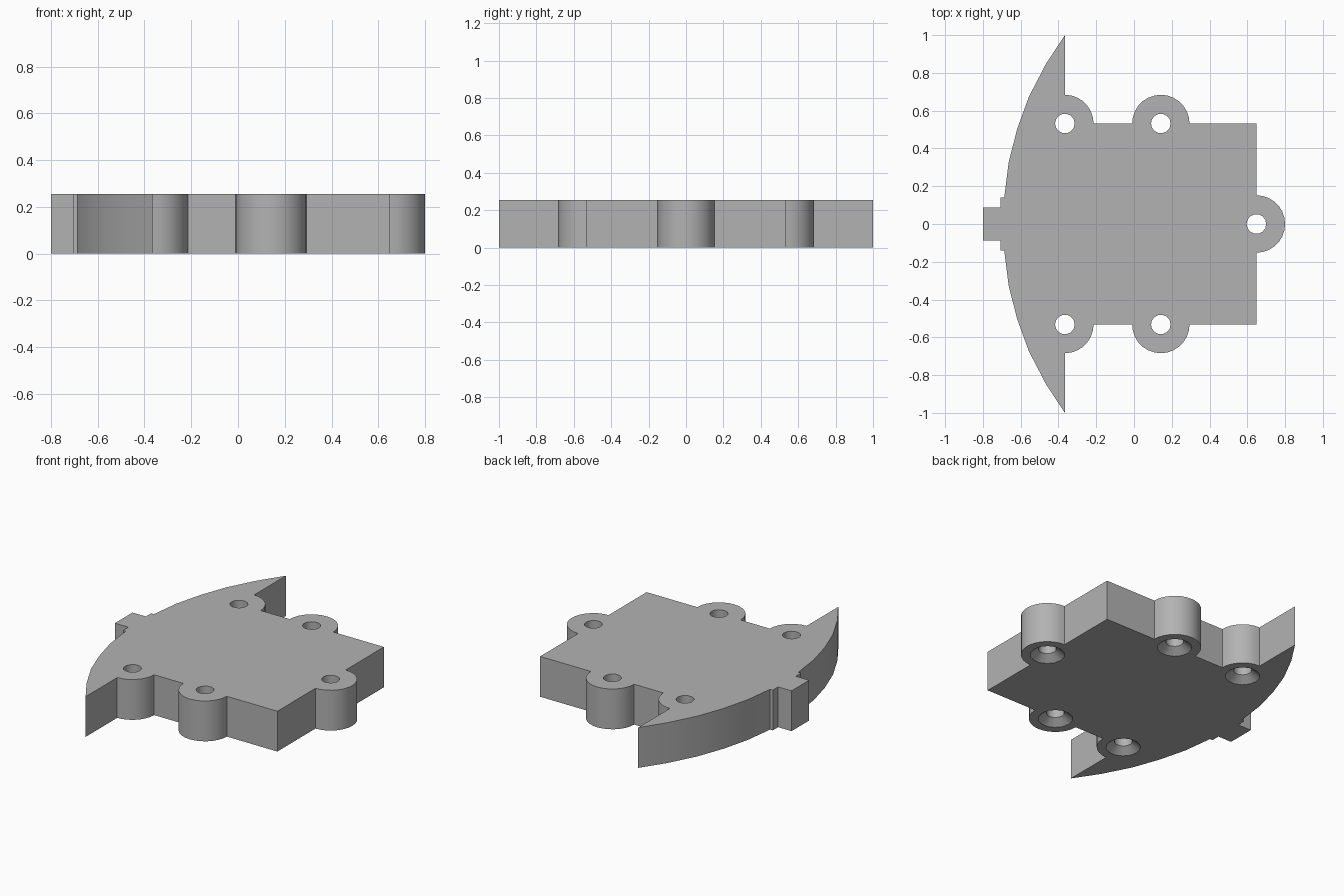
import bpy, bmesh, math

if "Cube" in bpy.data.objects:
    bpy.data.objects.remove(bpy.data.objects["Cube"])

HEIGHT = 0.255
LOBE_R = 0.152
EDGE_Y = 0.532
LOBES = [(-0.366, EDGE_Y), (0.142, EDGE_Y), (0.648, 0.0)]

grey = bpy.data.materials.new("plain grey")
grey.diffuse_color = (0.45, 0.45, 0.45, 1)
grey.use_nodes = True
grey.node_tree.nodes["Principled BSDF"].inputs["Base Color"].default_value = grey.diffuse_color


def arc(centre, start, end, steps):
    """Points on a lobe between two angles in degrees."""
    pts = []
    for i in range(steps + 1):
        a = math.radians(start + (end - start) * i / steps)
        pts.append((centre[0] + LOBE_R * math.cos(a), centre[1] + LOBE_R * math.sin(a)))
    return pts


def make_object(name, bm):
    bmesh.ops.recalc_face_normals(bm, faces=bm.faces)
    mesh = bpy.data.meshes.new(name)
    bm.to_mesh(mesh)
    bm.free()
    mesh.materials.append(grey)
    obj = bpy.data.objects.new(name, mesh)
    bpy.context.collection.objects.link(obj)
    return obj


# Half outline: tab, step, curved blade, lobes, square end
half = [(-0.8, 0.088), (-0.706, 0.088), (-0.706, 0.141), (-0.687, 0.141),
        (-0.663, 0.33), (-0.618, 0.505), (-0.556, 0.675), (-0.466, 0.848), (-0.366, 1.0)]
half += arc(LOBES[0], 90, 0, 7)
half += arc(LOBES[1], 180, 0, 14)
half += [(0.648, EDGE_Y)]
half += arc(LOBES[2], 90, 0, 7)
outline = half + [(x, -y) for x, y in reversed(half[:-1])]

# Solid plate
bm = bmesh.new()
base = bm.faces.new([bm.verts.new((x, y, 0)) for x, y in outline])
top = bmesh.ops.extrude_face_region(bm, geom=[base])["geom"]
bmesh.ops.translate(bm, vec=(0, 0, HEIGHT),
                    verts=[v for v in top if isinstance(v, bmesh.types.BMVert)])
plate = make_object("mounting_plate", bm)

# Screw holes, countersunk from below
SIDES = 14
PROFILE = [(0.11, -0.01), (0.1, 0.0), (0.052, 0.038), (0.052, HEIGHT + 0.05)]
bm = bmesh.new()
for cx, cy in LOBES + [(x, -y) for x, y in LOBES[:2]]:
    rings = [[bm.verts.new((cx + r * math.cos(math.tau * i / SIDES),
                            cy + r * math.sin(math.tau * i / SIDES), z))
              for i in range(SIDES)] for r, z in PROFILE]
    for low, high in zip(rings, rings[1:]):
        for i in range(SIDES):
            j = (i + 1) % SIDES
            bm.faces.new((low[i], low[j], high[j], high[i]))
    bm.faces.new(rings[0][::-1])
    bm.faces.new(rings[-1])
cutter = make_object("hole_cutter", bm)
cutter.hide_render = True

bpy.context.view_layer.objects.active = plate
plate.select_set(True)
cut = plate.modifiers.new("holes", 'BOOLEAN')
cut.operation = 'DIFFERENCE'
cut.solver = 'EXACT'
cut.object = cutter
bpy.ops.object.modifier_apply(modifier=cut.name)
bpy.data.objects.remove(cutter)

# Rounded lobes smooth, plate edges sharp
bpy.ops.object.shade_smooth_by_angle(angle=math.radians(30))
